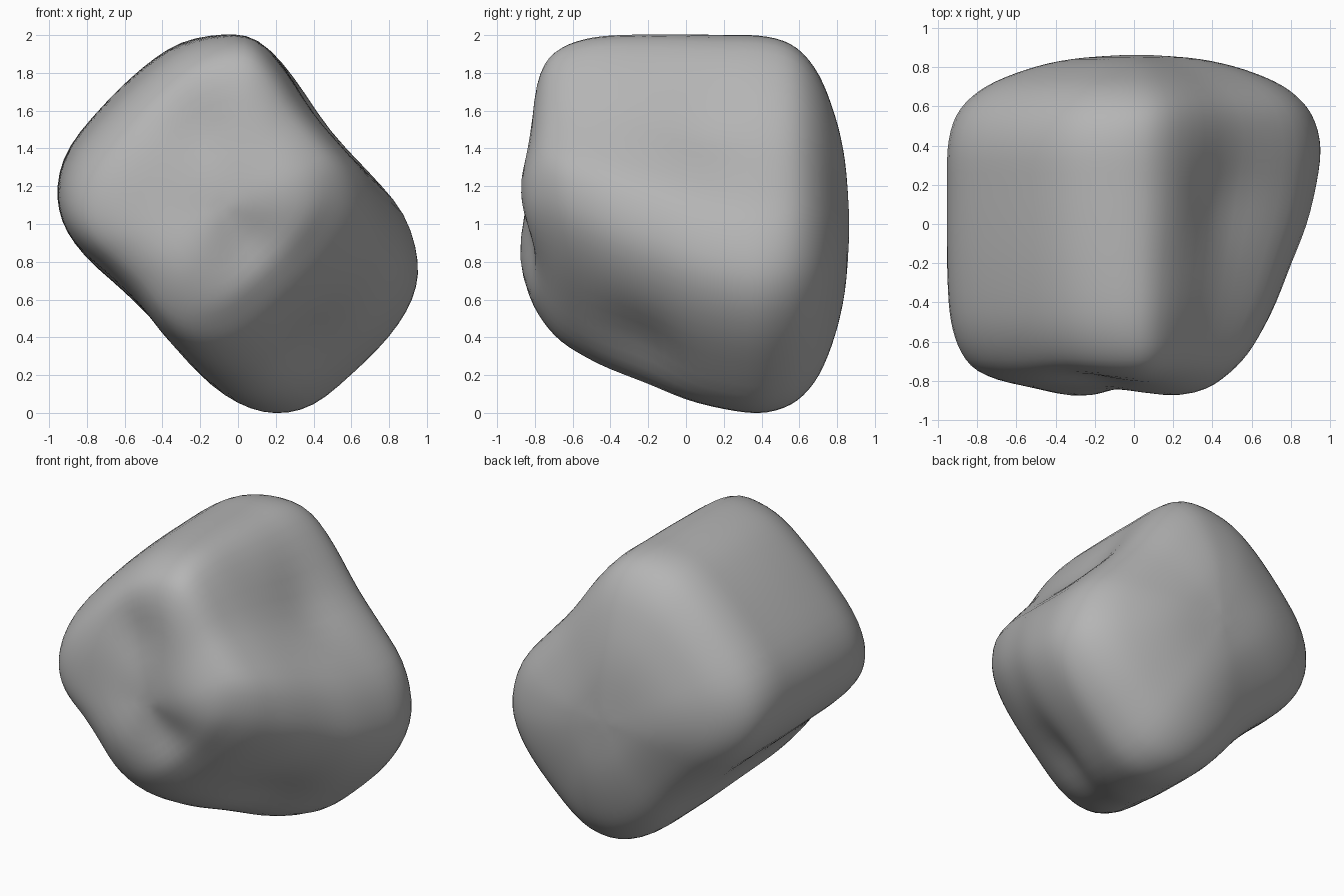
import bpy, bmesh, math
from mathutils import Vector

cube = bpy.data.objects.get("Cube")
if cube:
    bpy.data.objects.remove(cube, do_unlink=True)


def spline(points, steps, closed=False):
    """Catmull-Rom curve through tuples of any length."""
    pts = [Vector(p) for p in points]
    n = len(pts)
    get = (lambda i: pts[i % n]) if closed else (lambda i: pts[max(0, min(n - 1, i))])
    out = []
    for i in range(n if closed else n - 1):
        a, b, c, d = (get(i + k) for k in (-1, 0, 1, 2))
        for s in range(steps):
            t = s / steps
            out.append(0.5 * (2 * b + (c - a) * t + (2 * a - 5 * b + 4 * c - d) * t * t
                              + (3 * b - a - 3 * c + d) * t ** 3))
    if not closed:
        out.append(pts[-1])
    return out


# Tilted rounded outline of the boulder (x, z)
outline = [(-0.07, 2.0), (0.12, 1.96), (0.3, 1.78), (0.5, 1.5), (0.7, 1.27), (0.88, 1.05),
           (0.955, 0.8), (0.925, 0.6), (0.8, 0.4), (0.6, 0.2), (0.4, 0.04), (0.2, -0.005),
           (0.0, 0.05), (-0.2, 0.2), (-0.4, 0.44), (-0.6, 0.64), (-0.8, 0.82), (-0.92, 1.0),
           (-0.955, 1.2), (-0.89, 1.41), (-0.7, 1.64), (-0.5, 1.83), (-0.3, 1.96)]

# Front to back: depth, upper-left end, lower-right end, half thickness
# (measured along and across the tilted long axis)
LOW, HIGH, HALF = -0.95, 1.0, 0.72
spans = [(-0.83, -0.15, -0.11, 0.02), (-0.83, -0.36, 0.08, 0.24),
         (-0.81, -0.60, 0.24, 0.46), (-0.75, -0.75, 0.34, 0.60),
         (-0.66, -0.83, 0.45, 0.665), (-0.54, -0.885, 0.55, 0.695),
         (-0.4, -0.915, 0.65, 0.71), (-0.2, -0.935, 0.77, 0.715),
         (0.0, -0.945, 0.89, 0.72), (0.2, -0.95, 0.965, 0.72),
         (0.38, -0.95, 1.0, 0.72), (0.52, -0.915, 0.965, 0.705),
         (0.62, -0.85, 0.90, 0.66), (0.705, -0.75, 0.80, 0.57),
         (0.77, -0.61, 0.66, 0.45), (0.82, -0.45, 0.49, 0.32),
         (0.85, -0.26, 0.30, 0.19), (0.865, 0.0, 0.04, 0.02)]

# Bumps and hollows: centre, radius, push
dents = [((-0.22, -0.8, 1.52), 0.2, (0.01, 0.05, -0.01)),
         ((-0.3, -0.8, 0.85), 0.24, (0.0, -0.055, -0.02)),
         ((0.2, -0.8, 1.18), 0.24, (0.02, -0.05, 0.0)),
         ((0.05, -0.8, 0.9), 0.16, (-0.01, 0.04, 0.01)),
         ((0.45, 0.1, 1.55), 0.26, (-0.035, 0.0, -0.035)),
         ((0.38, -0.25, 0.35), 0.25, (-0.03, 0.03, 0.035))]


def weathered(p):
    q = p.copy()
    for centre, radius, push in dents:
        q += Vector(push) * math.exp(-((p - Vector(centre)).length / radius) ** 2)
    return q


def place(x, z, depth, low, high, half):
    """Fit one outline point into a span along the tilted axes."""
    along = low + ((x - z + 1) / math.sqrt(2) - LOW) / (HIGH - LOW) * (high - low)
    across = (x + z - 1) / math.sqrt(2) * half / HALF
    return Vector(((along + across) / math.sqrt(2), depth,
                   1 + (across - along) / math.sqrt(2)))


# Loft the outline through the spans
ring = spline(outline, 3, closed=True)
bm = bmesh.new()
rows = [[bm.verts.new(weathered(place(x, z, *span))) for x, z in ring]
        for span in spline(spans, 3)]
n = len(ring)
for a, b in zip(rows, rows[1:]):
    for i in range(n):
        bm.faces.new((a[i], a[(i + 1) % n], b[(i + 1) % n], b[i]))
bm.faces.new(rows[0])
bm.faces.new(rows[-1])
bmesh.ops.recalc_face_normals(bm, faces=bm.faces)
for _ in range(3):
    bmesh.ops.smooth_vert(bm, verts=bm.verts, factor=0.3,
                          use_axis_x=True, use_axis_y=True, use_axis_z=True)
mesh = bpy.data.meshes.new("boulder")
bm.to_mesh(mesh)
bm.free()
mesh.shade_smooth()

# Stone colour
stone = bpy.data.materials.new("grey stone")
stone.use_nodes = True
grey = (0.46, 0.46, 0.46, 1.0)
stone.diffuse_color = grey
bsdf = next(nd for nd in stone.node_tree.nodes if nd.type == 'BSDF_PRINCIPLED')
bsdf.inputs["Base Color"].default_value = grey
bsdf.inputs["Roughness"].default_value = 0.9
mesh.materials.append(stone)

boulder = bpy.data.objects.new("boulder", mesh)
bpy.context.collection.objects.link(boulder)
